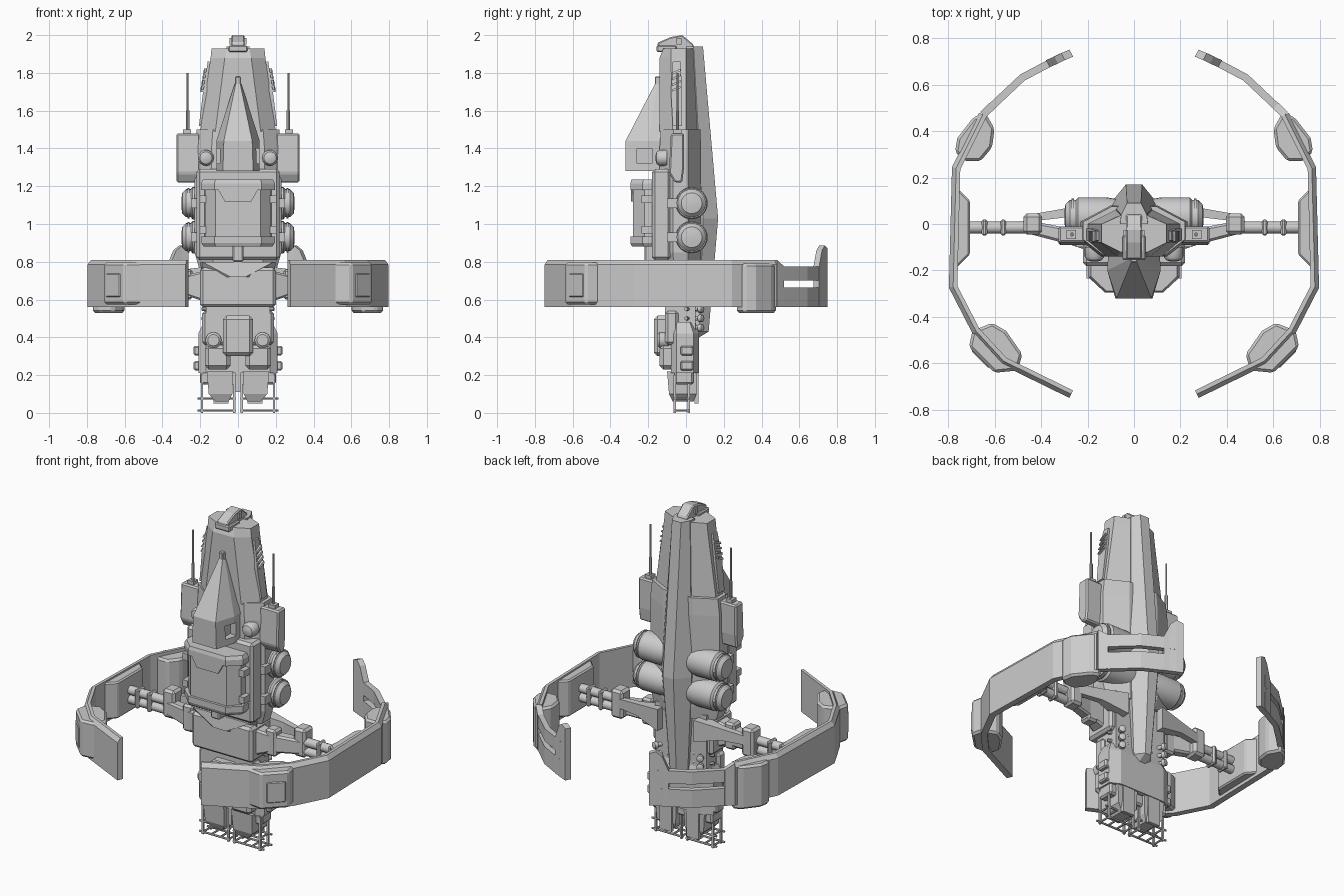
import bpy, bmesh, math
from mathutils import Vector

default_cube = bpy.data.objects.get("Cube")
if default_cube:
    bpy.data.objects.remove(default_cube, do_unlink=True)


def loft(name, rings, mirror=False, bevel=0, smooth=False):
    """Skin a list of equal-sized point rings and cap both ends."""
    bm = bmesh.new()
    loops = [[bm.verts.new(p) for p in ring] for ring in rings]
    count = len(loops[0])
    for low, high in zip(loops, loops[1:]):
        for i in range(count):
            j = (i + 1) % count
            bm.faces.new((low[i], low[j], high[j], high[i]))
    bm.faces.new(loops[0])
    bm.faces.new(loops[-1])
    bmesh.ops.recalc_face_normals(bm, faces=bm.faces)
    mesh = bpy.data.meshes.new(name)
    bm.to_mesh(mesh)
    bm.free()
    obj = bpy.data.objects.new(name, mesh)
    bpy.context.collection.objects.link(obj)
    if bevel:
        chamfer = obj.modifiers.new("chamfer", "BEVEL")
        chamfer.width, chamfer.segments = bevel, 1
    if mirror:
        obj.modifiers.new("mirror", "MIRROR").use_mirror_merge = False
    if smooth:
        bpy.ops.object.select_all(action="DESELECT")
        obj.select_set(True)
        bpy.context.view_layer.objects.active = obj
        bpy.ops.object.shade_smooth_by_angle(angle=math.radians(35))
    return obj


def prism(name, outline, start, end, axis="z", **options):
    """Extrude a 2D outline: (x, y) along z, or (y, z) along x."""
    if axis == "z":
        rings = [[(a, b, h) for a, b in outline] for h in (start, end)]
    else:
        rings = [[(h, a, b) for a, b in outline] for h in (start, end)]
    return loft(name, rings, **options)


def box(name, xs, ys, zs, **options):
    (x0, x1), (y0, y1) = xs, ys
    return prism(name, [(x0, y0), (x1, y0), (x1, y1), (x0, y1)], *zs, **options)


def sym(half, z):
    """Complete a section from its +x half, listed front to back."""
    return [(x, y, z) for x, y in half] + [(-x, y, z) for x, y in reversed(half)]


def lathe(name, profile, origin, axis, sides=24, **options):
    """Revolve (distance, radius) pairs around an axis."""
    turn = Vector(axis).to_track_quat("Z", "Y")
    angles = [math.tau * i / sides for i in range(sides)]
    rings = [[Vector(origin) + turn @ Vector((r * math.cos(a), r * math.sin(a), d))
              for a in angles] for d, r in profile]
    return loft(name, rings, smooth=True, **options)


def rod(name, start, end, radius, sides=8, **options):
    span = Vector(end) - Vector(start)
    return lathe(name, [(0, radius), (span.length, radius)], start, span, sides, **options)


def sweep(name, path, section, **options):
    """Carry an (outward offset, z) section along a plan path with mitred corners."""
    points = [Vector(p) for p in path]
    rings = []
    for i, p in enumerate(points):
        before = (p - points[i - 1]).normalized() if i else None
        after = (points[i + 1] - p).normalized() if i < len(points) - 1 else None
        before, after = before or after, after or before
        tangent = (before + after).normalized()
        out = Vector((tangent.y, -tangent.x)) / max(tangent.dot(after), .5)
        rings.append([(*(p + out * o), z) for o, z in section])
    return loft(name, rings, mirror=True, **options)


# Main hull: stacked faceted sections
loft("upper_hull", [
    sym([(.12, -.14), (.2, -.07), (.2, 0), (.08, .06)], 1.49),
    sym([(.07, -.14), (.145, -.08), (.145, 0), (.06, .04)], 1.88),
    sym([(.06, -.12), (.14, -.08), (.14, 0), (.05, .04)], 1.93)])
middle = [(.14, -.14), (.23, -.07), (.23, .01), (.1, .08)]
loft("middle_hull", [sym([(x * .9, y * .9) for x, y in middle], .77),
                     sym(middle, .85), sym(middle, 1.4),
                     sym([(x * .95, y * .95) for x, y in middle], 1.5)])
box("waist_core", (-.17, .17), (-.11, .05), (.42, .8))
box("waist_collar", (-.2, .2), (-.16, .04), (.56, .77), bevel=.015)
loft("waist_wedge", [sym([(.04, -.17), (.19, -.1)], .72), sym([(.19, -.16), (.2, -.1)], .8)])

# Rear keel fin
loft("keel_fin", [
    sym([(.03, .03), (.035, .05), (.02, .07)], .4),
    sym([(.05, .03), (.06, .07), (.02, .12)], .43),
    sym([(.09, .03), (.1, .09), (.035, .17)], 1.03),
    sym([(.06, 0), (.055, .04), (.03, .09)], 1.94)])

# Top cap
prism("top_cap", [(-.15, 1.91), (-.15, 1.96), (-.08, 1.99), (-.02, 2), (.04, 1.95), (.04, 1.91)],
      -.035, .035, "x", bevel=.006)
box("cap_base", (-.05, .05), (-.155, -.05), (1.91, 1.945), bevel=.006)
box("cap_cleats", (.03, .045), (-.05, -.025), (1.95, 1.985), mirror=True)

# Upper hull side panels with louvres
loft("side_panel", [[(.15, y, z), (x, y, z), (x, y + w, z), (.15, y + w, z)]
                    for z, x, y, w in ((1.52, .207, -.07, .05), (1.7, .185, -.08, .06),
                                       (1.86, .16, -.07, .04))], mirror=True)
for i in range(4):
    z = 1.7 + i * .03
    loft("louvre", [[(x, y, z + dz + rise) for x, dz in ((.13, 0), (.198 - i * .005, 0),
                    (.194 - i * .005, .012), (.13, .012))]
                    for y, rise in ((-.075, 0), (-.03, .02))], mirror=True)

# Side pods and antennas
prism("side_pod", [(-.08, 1.48), (-.09, 1.27), (-.06, 1.22), (-.02, 1.22), (-.01, 1.3), (-.01, 1.48)],
      .2, .325, "x", mirror=True, bevel=.008)
box("antenna_mount", (.25, .29), (-.065, -.025), (1.47, 1.5), mirror=True)
rod("antenna_base", (.267, -.045, 1.49), (.267, -.045, 1.6), .009, mirror=True)
rod("antenna", (.267, -.045, 1.55), (.267, -.045, 1.8), .005, mirror=True)

# Front domes
lathe("front_dome", [(0, .042), (.04, .042), (.055, .032), (.062, .012)],
      (.17, -.1, 1.35), (0, -1, 0), mirror=True)

# Side tanks
for z in (.93, 1.11):
    lathe("tank", [(0, .065), (.12, .085), (.24, .085), (.25, .074), (.275, .074),
                   (.295, .055), (.3, .02)], (0, .03, z), (1, 0, 0), mirror=True)
    lathe("tank_band", [(0, .08), (.01, .08)], (.258, .03, z), (1, 0, 0), mirror=True)
    box("tank_bracket", (.2, .25), (-.1, -.03), (z - .025, z + .025), mirror=True)

# Pointed front turret with recessed windows
base = [(.08, -.32), (.115, -.2), (.11, -.11)]
turret = loft("front_spire", [sym(base, 1.28), sym([(.075, -.32), (.115, -.2), (.11, -.11)], 1.44),
                              sym([(.012, -.165), (.018, -.15), (.018, -.12)], 1.74)])
cutter = box("window_cutter", (.075, .2), (-.26, -.18), (1.32, 1.4), mirror=True)
cutter.hide_render = cutter.hide_viewport = True
cut = turret.modifiers.new("windows", "BOOLEAN")
cut.object, cut.solver = cutter, "EXACT"
box("spire_tip", (-.014, .014), (-.165, -.125), (1.73, 1.78), bevel=.004)

# Front cabin
box("cabin_backplate", (-.22, .22), (-.18, -.08), (.81, 1.29), bevel=.015)
cabin = [(.12, -.28), (.175, -.22), (.18, -.14)]
rim = [(.125, -.295), (.195, -.23), (.195, -.15)]
loft("front_cabin", [sym(cabin, .89), sym(cabin, 1.22)])
loft("cabin_lower_rim", [sym([(x * .93, y * .97) for x, y in rim], .88),
                         sym(rim, .9), sym(rim, .935)])
loft("cabin_upper_rim", [sym(rim, 1.18), sym(rim, 1.215), sym([(x * .95, y * .98) for x, y in rim], 1.235)])
loft("cabin_brow", [[(x, y, z) for x, z in ((-.11, 1.19), (-.07, 1.12), (.07, 1.12), (.11, 1.19))]
                    for y in (-.26, -.292)])
for z in (.97, 1.13):
    box("cabin_clamp", (.17, .205), (-.235, -.15), (z - .02, z + .02), mirror=True)
box("cabin_nub", (-.03, .03), (-.22, -.14), (.8, .89), bevel=.008)

# Support arms from waist to ring
loft("front_arm", [[(x, y, z) for y, z in ((y0, z0), (y1, z0), (y1, z1), (y0, z1))]
                   for x, y0, y1, z0, z1 in ((.15, -.13, -.02, .58, .76), (.27, -.09, -.02, .62, .73),
                                             (.48, -.035, .02, .64, .72))], mirror=True, bevel=.01)
loft("rear_arm", [[(x, y, z) for y, z in ((y0, z0), (y1, z0), (y1, z1), (y0, z1))]
                  for x, y0, y1, z0, z1 in ((.12, .01, .1, .65, .78), (.28, .03, .07, .69, .76),
                                            (.45, .01, .04, .69, .74))], mirror=True)
box("arm_block", (.395, .475), (-.045, .045), (.62, .79), mirror=True, bevel=.014)
box("arm_joint", (.24, .31), (-.09, -.015), (.6, .76), mirror=True, bevel=.012)
for z in (.655, .71):
    rod("ring_pipe", (.4, -.015, z), (.76, -.015, z), .026, 12, mirror=True)
for x in (.55, .63):
    box("pipe_clamp", (x, x + .025), (-.05, .02), (.625, .74), mirror=True, bevel=.008)

# Broken ring: solid band, slotted rear and raised tail
sweep("ring_band", [(.27, -.732), (.56, -.59), (.68, -.46), (.778, -.27), (.765, .24), (.65, .47)],
      [(.018, .56), (.018, .785), (0, .81), (-.018, .81), (-.018, .56)])
rear = [(.65, .47), (.48, .63), (.31, .72)]
for name, low, high in (("ring_rear_lower", .56, .665), ("ring_rear_upper", .7, .775)):
    sweep(name, rear, [(.016, low), (.016, high), (-.016, high), (-.016, low)])
loft("ring_rear_root", [[(x + dx, y + dy, z) for dx, dy, z in
     ((.012, .012, .56), (.012, .012, top), (-.012, -.012, top), (-.012, -.012, .56))]
     for x, y, top in ((.65, .47, .81), (.61, .508, .775))], mirror=True)
loft("ring_tail", [[(x + dx, y + dy, z) for dx, dy, z in
     ((.008, .015, .56), (.008, .015, top), (-.008, -.015, top), (-.008, -.015, .56))]
     for x, y, top in ((.37, .69, .775), (.335, .705, .86), (.305, .72, .885), (.27, .735, .87))],
     mirror=True)

# Ring pads
front_pad = [(.48, -.56), (.5, -.63), (.6, -.64), (.71, -.53), (.695, -.46), (.61, -.425), (.55, -.46)]
rear_pad = [(.6, .41), (.61, .33), (.66, .27), (.73, .27), (.77, .31), (.76, .37), (.69, .46), (.64, .48)]
inner_pad = [(.765, -.19), (.705, -.13), (.705, .1), (.765, .16)]
prism("front_pad", front_pad, .575, .795, mirror=True, bevel=.012)
prism("rear_pad", rear_pad, .53, .79, mirror=True, bevel=.012)
prism("inner_pad", inner_pad, .58, .8, mirror=True, bevel=.008)
sweep("front_pad_panel", [(.615, -.615), (.695, -.535)],
      [(.012, .61), (.012, .74), (-.03, .74), (-.03, .61)], bevel=.008)
box("side_hatch", (.77, .79), (-.24, -.12), (.6, .74), mirror=True, bevel=.006)

# Lower engine block
loft("lower_hull", [sym([(.17, -.08), (.21, -.05), (.21, .04), (.15, .07)], z) for z in (.21, .42)]
     + [sym([(.14, -.08), (.18, -.05), (.18, .02), (.12, .05)], .48)])
box("lower_front_plate", (-.19, .19), (-.11, -.04), (.36, .54), bevel=.015)
box("front_locker", (-.08, .08), (-.17, -.06), (.3, .515), bevel=.02)
box("lower_pod", (.04, .175), (-.14, -.05), (.23, .36), mirror=True, bevel=.02)
lathe("lower_port", [(0, .042), (.05, .042), (.06, .03)], (.13, -.09, .385), (0, -1, 0), mirror=True)
for z in (.25, .33):
    box("side_bump", (.18, .235), (-.03, .04), (z - .025, z + .025), mirror=True, bevel=.008)
for z in (.45, .5, .55):
    lathe("rear_knob", [(0, .012), (.05, .012), (.055, .02), (.075, .02), (.08, .012)],
          (.12, .02, z), (.5, 1, 0), 12, mirror=True)
    rod("rear_pipe", (.08, .045, z), (.19, .0, z), .01, mirror=True)
loft("exhaust_block", [[(x0, y0, z), (x1, y0, z), (x1, y1, z), (x0, y1, z)]
     for z, x0, x1, y0, y1 in ((.06, .05, .12, -.07, .04), (.1, .03, .155, -.09, .055),
                               (.22, .025, .165, -.1, .06))], mirror=True)
box("tail_plate", (.05, .13), (.045, .065), (.05, .24), mirror=True)
box("lower_skirt", (-.2, .2), (-.06, .04), (.15, .23), bevel=.01)

# Landing frames
for y in (-.06, .015):
    for x in (.02, .19):
        box("frame_post", (x - .006, x + .006), (y - .006, y + .006), (0, .2), mirror=True)
    for z in (.012, .075):
        rod("frame_rail", (.01, y, z), (.215, y, z), .006, 6, mirror=True)
for x in (.02, .075, .135, .19):
    for z in (.012, .075):
        rod("frame_rung", (x, -.06, z), (x, .015, z), .006, 6, mirror=True)
box("centre_post", (-.012, .012), (-.08, -.05), (.11, .3))
